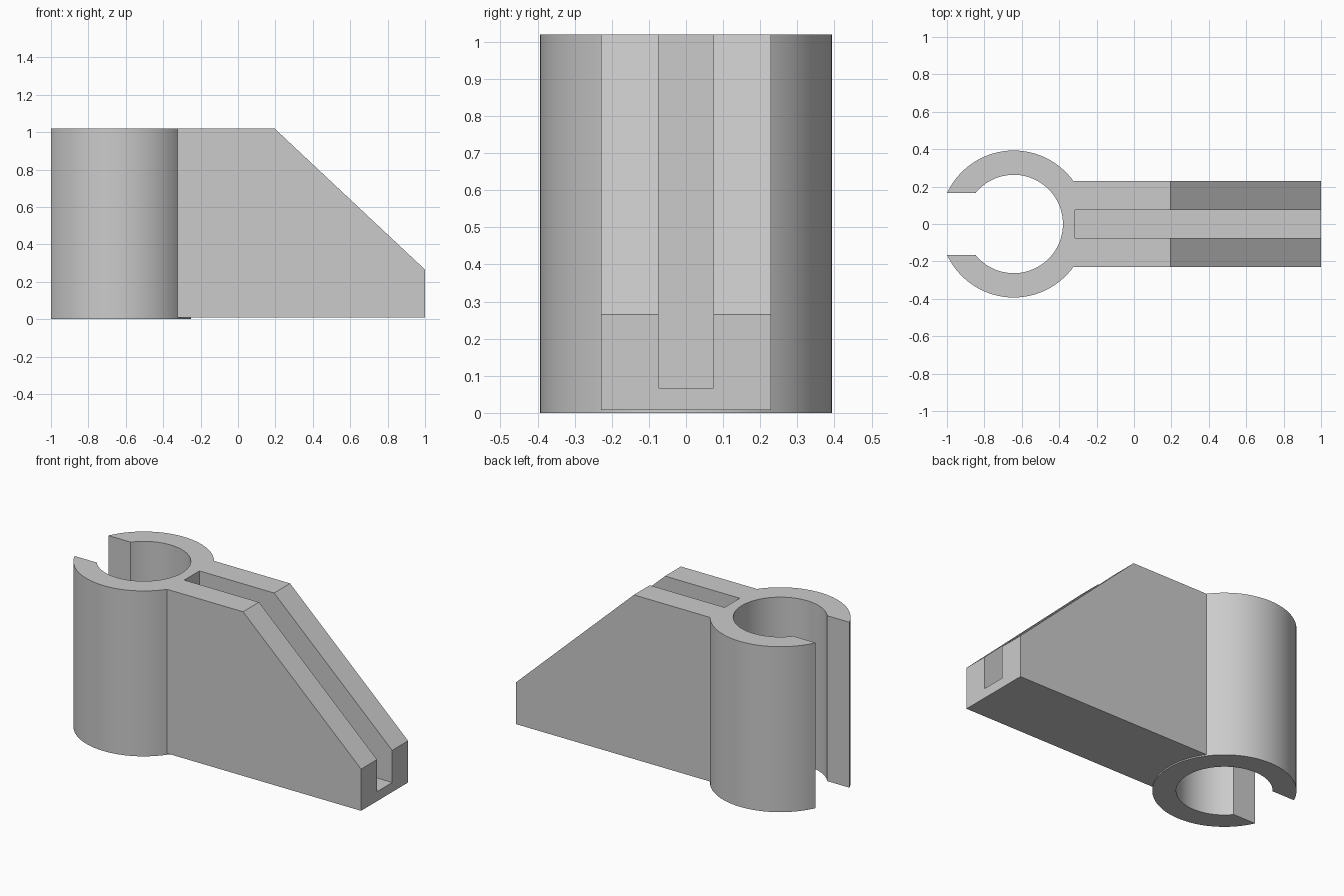
import bpy, bmesh, math
from mathutils import Vector

cube = bpy.data.objects.get("Cube")
if cube:
    bpy.data.objects.remove(cube, do_unlink=True)

grey = bpy.data.materials.new("plain_grey")
grey.use_nodes = True
colour = (0.6, 0.6, 0.6, 1)
grey.diffuse_color = colour
grey.node_tree.nodes["Principled BSDF"].inputs["Base Color"].default_value = colour


def prism(name, outline, push):
    """Extrude a flat outline of 3D points along push."""
    bm = bmesh.new()
    face = bm.faces.new([bm.verts.new(p) for p in outline])
    new = bmesh.ops.extrude_face_region(bm, geom=[face])["geom"]
    bmesh.ops.translate(bm, vec=Vector(push),
                        verts=[v for v in new if isinstance(v, bmesh.types.BMVert)])
    bmesh.ops.recalc_face_normals(bm, faces=bm.faces)
    mesh = bpy.data.meshes.new(name)
    bm.to_mesh(mesh)
    bm.free()
    mesh.materials.append(grey)
    ob = bpy.data.objects.new(name, mesh)
    bpy.context.collection.objects.link(ob)
    return ob


def combine(target, other, operation):
    """Apply a boolean and discard the helper."""
    mod = target.modifiers.new(operation, 'BOOLEAN')
    mod.operation, mod.object, mod.solver = operation, other, 'EXACT'
    bpy.context.view_layer.objects.active = target
    bpy.ops.object.modifier_apply(modifier=mod.name)
    bpy.data.objects.remove(other, do_unlink=True)


height, lift = 1.02, 0.008
ring_x, outer, inner, gap = -0.643, 0.393, 0.263, 0.165


def arc(radius, steps=72):
    """Points around the ring from one lip of the gap to the other."""
    end = math.pi - math.asin(gap / radius)
    angles = [-end + 2 * end * i / steps for i in range(steps + 1)]
    return [(ring_x + radius * math.cos(a), radius * math.sin(a), 0) for a in angles]


# Open clip ring
bracket = prism("clip_bracket", arc(outer) + arc(inner)[::-1], (0, 0, height))

# Sloped arm joined to the ring
half = 0.229
side = [(-0.36, lift), (1, lift), (1, 0.265), (0.195, height), (-0.36, height)]
arm = prism("arm", [(x, -half, z) for x, z in side], (0, 2 * half, 0))
combine(bracket, arm, 'UNION')

# Long slot along the arm
slot_half, x0, x1, floor = 0.074, -0.315, 1.1, 0.067
slot = prism("slot_cutter", [(x0, -slot_half, floor), (x1, -slot_half, floor),
                             (x1, slot_half, floor), (x0, slot_half, floor)],
             (0, 0, height))
slot.hide_render = True
combine(bracket, slot, 'DIFFERENCE')

# Smooth curved walls, crisp corners
bpy.ops.object.select_all(action='DESELECT')
bracket.select_set(True)
bpy.context.view_layer.objects.active = bracket
bpy.ops.object.shade_smooth_by_angle(angle=math.radians(30))
